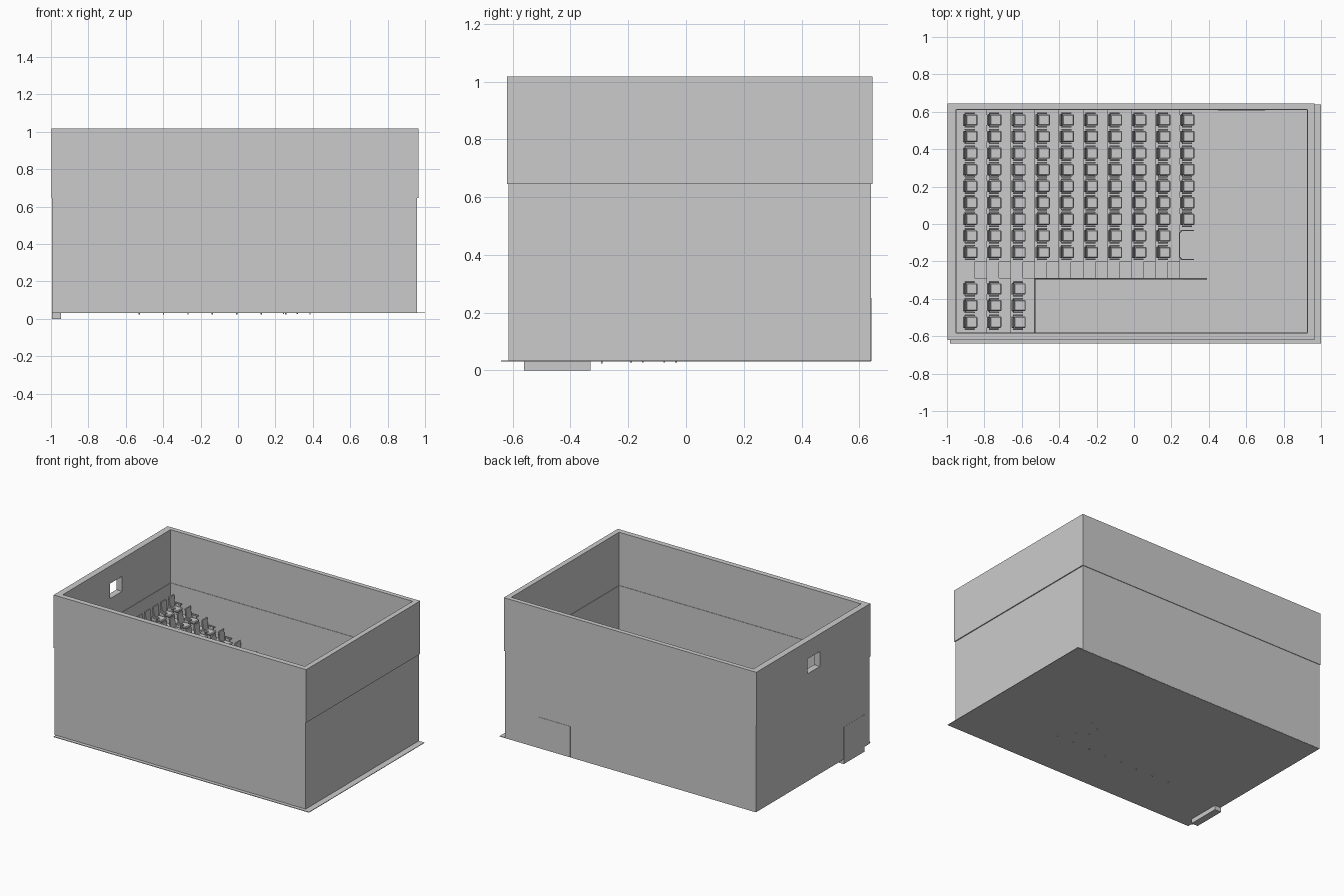
import bpy, bmesh
from mathutils import Matrix

if "Cube" in bpy.data.objects:
    bpy.data.objects.remove(bpy.data.objects["Cube"])

FLOOR = 0.035          # floor level
RISE = 0.046           # height of one tier
PITCH = 0.129          # depth of one tier
EDGE = 0.245           # front edge of the first tier


def finish(name, bm):
    bmesh.ops.recalc_face_normals(bm, faces=bm.faces[:])
    me = bpy.data.meshes.new(name)
    bm.to_mesh(me)
    bm.free()
    ob = bpy.data.objects.new(name, me)
    bpy.context.collection.objects.link(ob)
    return ob


def add_box(bm, x0, x1, y0, y1, z0, z1, bevel=0):
    m = Matrix.Translation(((x0 + x1) / 2, (y0 + y1) / 2, (z0 + z1) / 2)) \
        @ Matrix.Diagonal((x1 - x0, y1 - y0, z1 - z0, 1))
    vs = bmesh.ops.create_cube(bm, size=1, matrix=m)['verts']
    if bevel:
        es = list({e for v in vs for e in v.link_edges})
        bmesh.ops.bevel(bm, geom=es, offset=bevel, segments=1, affect='EDGES')


def box(name, *dims):
    bm = bmesh.new()
    add_box(bm, *dims)
    return finish(name, bm)


def ring(name, outer, inner, z0, z1):
    """Four walls as one closed rectangular tube."""
    bm = bmesh.new()
    loops = []
    for (x0, x1, y0, y1), z in ((outer, z0), (outer, z1), (inner, z1), (inner, z0)):
        loops.append([bm.verts.new((x, y, z)) for x, y in ((x0, y0), (x1, y0), (x1, y1), (x0, y1))])
    for k in range(4):
        a, b = loops[k], loops[(k + 1) % 4]
        for i in range(4):
            j = (i + 1) % 4
            bm.faces.new((a[i], a[j], b[j], b[i]))
    return finish(name, bm)


def steps(name, x_front, x_back, run, first, rise, count, y0, y1):
    """Stepped profile rising toward -x, extruded along y."""
    pts = [(x_front, FLOOR - 0.002)]
    z = first
    for i in range(count):
        x = x_front - i * run
        pts.append((x, z))
        x_next = x_back if i == count - 1 else x - run
        pts.append((x_next, z))
        z += rise
    pts.append((x_back, FLOOR - 0.002))
    bm = bmesh.new()
    f = bm.faces.new([bm.verts.new((x, y0, z)) for x, z in pts])
    ext = bmesh.ops.extrude_face_region(bm, geom=[f])['geom']
    bmesh.ops.translate(bm, vec=(0, y1 - y0, 0),
                        verts=[g for g in ext if isinstance(g, bmesh.types.BMVert)])
    return finish(name, bm)


def tube(name, paths, radius=0.0035):
    cu = bpy.data.curves.new(name, 'CURVE')
    cu.dimensions = '3D'
    cu.bevel_depth = radius
    cu.bevel_resolution = 1
    cu.use_fill_caps = True
    for pts in paths:
        sp = cu.splines.new('POLY')
        sp.points.add(len(pts) - 1)
        for p, c in zip(sp.points, pts):
            p.co = (*c, 1)
    ob = bpy.data.objects.new(name, cu)
    bpy.context.collection.objects.link(ob)
    return ob


def cut(target, name, *dims):
    c = box(name, *dims)
    c.hide_render = True
    c.display_type = 'WIRE'
    m = target.modifiers.new(name, 'BOOLEAN')
    m.object = c
    m.operation = 'DIFFERENCE'
    m.solver = 'EXACT'


# floor slab and walls
box('floor', -0.985, 1.0, -0.64, 0.64, 0.031, FLOOR)
lower = ring('lower_wall', (-0.994, 0.957, -0.615, 0.641), (-0.95, 0.925, -0.58, 0.61), 0.033, 0.645)
upper = ring('upper_wall', (-0.998, 0.964, -0.62, 0.645), (-0.953, 0.928, -0.583, 0.613), 0.645, 1.018)
cut(upper, 'projection_window_cutter', -1.1, -0.9, -0.06, 0.075, 0.79, 0.895)

# doors
box('entrance_door', -0.995, -0.945, -0.56, -0.33, 0.0, 0.26)
box('exit_door', 0.45, 0.70, 0.607, 0.643, 0.033, 0.25)

# seating tiers, aisle stairs and side block above the entrance passage
steps('main_tiers', EDGE, -0.95, PITCH, FLOOR + RISE, RISE, 9, -0.203, 0.61)
steps('aisle_stairs', EDGE, -0.95, PITCH / 2, FLOOR + RISE / 2, RISE / 2, 18, -0.29, -0.203)
side = steps('side_tiers', -0.528, -0.95, PITCH, FLOOR + 7 * RISE, RISE, 3, -0.58, -0.29)
cut(side, 'passage_cutter', -0.944, -0.5, -0.56, -0.33, FLOOR, 0.28)

# one chair, facing +x
bm = bmesh.new()
add_box(bm, -0.026, 0.036, -0.030, 0.030, 0.045, 0.062, 0.005)      # cushion
add_box(bm, -0.020, 0.024, -0.022, 0.022, 0.0, 0.046)               # base
add_box(bm, -0.004, 0.006, -0.031, 0.031, -0.046, 0.046, 0.004)     # backrest
bm.verts.ensure_lookup_table()
back = bm.verts[-24:]
bmesh.ops.transform(bm, verts=back, matrix=Matrix.Translation((-0.033, 0, 0.094))
                    @ Matrix.Rotation(-0.10, 4, 'Y'))
for s in (-1, 1):
    ya, yb = sorted((s * 0.032, s * 0.041))
    add_box(bm, -0.032, 0.022, ya, yb, 0.074, 0.082, 0.002)         # armrest
    add_box(bm, -0.026, 0.008, ya + 0.002, yb - 0.002, 0.0, 0.075)  # arm support
chair = finish('seat', bm)
chair_mesh = chair.data
bpy.data.objects.remove(chair)

# rows of seats, row 0 on the floor and row 9 at the back
ROW_Y = [0.556 - 0.0885 * i for i in range(9)]
SIDE_Y = [-0.347, -0.436, -0.525]
for row in range(10):
    ys = ROW_Y[:7] if row == 0 else ROW_Y[:]
    if row >= 7:
        ys = ys + SIDE_Y
    for y in ys:
        ob = bpy.data.objects.new('seat', chair_mesh)
        ob.location = (0.288 - row * PITCH, y, FLOOR + row * RISE)
        bpy.context.collection.objects.link(ob)

# sloping handrail beside the stairs, then across the side block
slope = RISE / PITCH
paths = []
for h in (0.055, 0.10):
    top = FLOOR + 7 * RISE + h
    paths.append([(0.39, -0.292, FLOOR + h), (EDGE, -0.292, FLOOR + h),
                  (-0.53, -0.292, top - 0.03), (-0.53, -0.292, top), (-0.53, -0.58, top)])
for i in range(8):
    x = 0.385 - i * 0.1305
    base = FLOOR + max(0, EDGE - x) * slope
    paths.append([(x, -0.292, 0.024), (x, -0.292, base + 0.10)])
for y in (-0.292, -0.39, -0.485, -0.575):
    z = FLOOR + 7 * RISE
    paths.append([(-0.53, y, z - 0.03), (-0.53, y, z + 0.10)])
tube('stair_handrail', paths)

# U-shaped guard rail around the open space in the front row
rail = []
for z in (0.09, 0.135):
    rail.append([(0.32, -0.19, z), (0.255, -0.19, z), (0.243, -0.178, z),
                 (0.243, -0.047, z), (0.255, -0.035, z), (0.32, -0.035, z)])
for x, y in ((0.316, -0.19), (0.316, -0.035), (0.243, -0.15), (0.243, -0.075)):
    rail.append([(x, y, 0.027), (x, y, 0.135)])
tube('front_guard_rail', rail)
